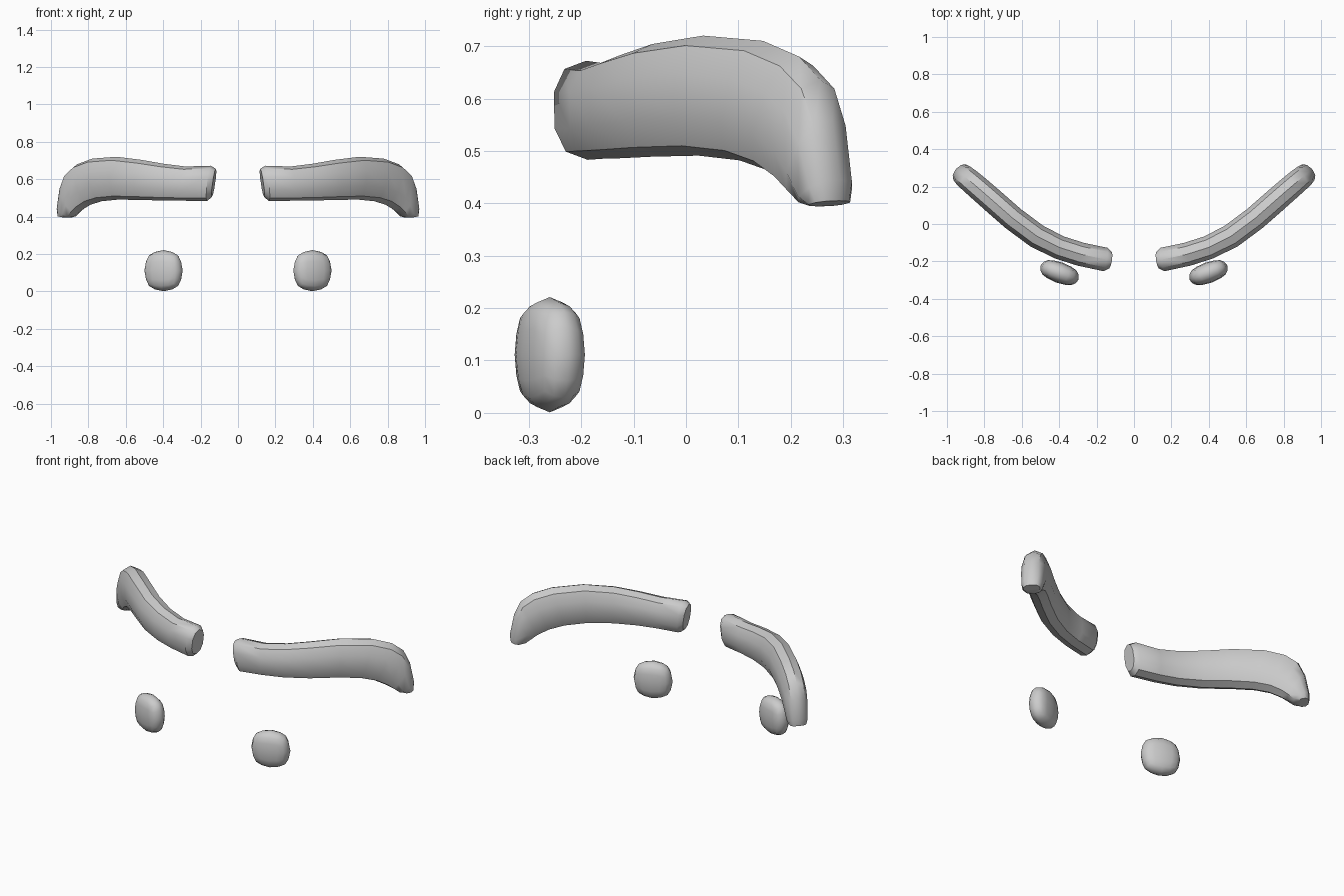
import bpy, bmesh
from math import sin, cos, pi, radians
from mathutils import Vector, Matrix

if "Cube" in bpy.data.objects:
    bpy.data.objects.remove(bpy.data.objects["Cube"])

# Plan curve of the brow (x, y) seen from above
PLAN = [(0.10, -0.198), (0.20, -0.182), (0.30, -0.158), (0.40, -0.125), (0.50, -0.078),
        (0.60, -0.01), (0.70, 0.075), (0.80, 0.165), (0.90, 0.25), (1.0, 0.335)]


def plan_y(x):
    for (x0, y0), (x1, y1) in zip(PLAN, PLAN[1:]):
        if x <= x1:
            break
    return y0 + (y1 - y0) * (x - x0) / (x1 - x0)


def finish(bm, name, angle):
    bmesh.ops.recalc_face_normals(bm, faces=bm.faces)
    me = bpy.data.meshes.new(name)
    bm.to_mesh(me)
    bm.free()
    ob = bpy.data.objects.new(name, me)
    bpy.context.collection.objects.link(ob)
    bpy.ops.object.select_all(action='DESELECT')
    ob.select_set(True)
    bpy.context.view_layer.objects.active = ob
    bpy.ops.object.shade_smooth_by_angle(angle=radians(angle))
    mirror = ob.modifiers.new("mirror", 'MIRROR')
    mirror.use_mirror_merge = False
    return ob


def spow(v, p):
    return abs(v) ** p * (1 if v >= 0 else -1)


# Eyebrows: lofted sections (top x, top z, bottom x, bottom z, half thickness)
SECTIONS = [
    (0.118, 0.655, 0.14, 0.505, 0.045),
    (0.145, 0.672, 0.165, 0.483, 0.066),
    (0.28, 0.668, 0.29, 0.485, 0.066),
    (0.40, 0.683, 0.40, 0.486, 0.066),
    (0.52, 0.704, 0.52, 0.489, 0.068),
    (0.65, 0.720, 0.64, 0.491, 0.068),
    (0.78, 0.710, 0.73, 0.482, 0.068),
    (0.86, 0.680, 0.79, 0.463, 0.067),
    (0.908, 0.635, 0.835, 0.435, 0.065),
    (0.935, 0.56, 0.86, 0.415, 0.062),
    (0.952, 0.445, 0.885, 0.398, 0.056),
    (0.950, 0.405, 0.905, 0.394, 0.045),
]
SIDES = 10
bm = bmesh.new()
rings = []
for xt, zt, xb, zb, t in SECTIONS:
    top, bot = Vector((xt, plan_y(xt), zt)), Vector((xb, plan_y(xb), zb))
    xm = (xt + xb) / 2
    tangent = Vector((0.12, plan_y(xm + 0.06) - plan_y(xm - 0.06), 0))
    side = Vector((tangent.y, -tangent.x, 0)).normalized()
    mid, up = (top + bot) / 2, (top - bot) / 2
    rings.append([bm.verts.new(mid + up * spow(cos(a), 0.85) + side * t * spow(sin(a), 0.85))
                  for a in (2 * pi * k / SIDES for k in range(SIDES))])
for r0, r1 in zip(rings, rings[1:]):
    for k in range(SIDES):
        j = (k + 1) % SIDES
        bm.faces.new((r0[k], r0[j], r1[j], r1[k]))
bm.faces.new(rings[0])
bm.faces.new(rings[-1])
finish(bm, "eyebrows", 40)

# Eyes: flattened rounded cubes turned to follow the face
bm = bmesh.new()
bmesh.ops.create_cube(bm, size=2)
bmesh.ops.subdivide_edges(bm, edges=bm.edges[:], cuts=3, use_grid_fill=True)
for v in bm.verts:
    ball = v.co.normalized()
    v.co = ball.lerp(v.co * 0.85, 0.15)
size = max(v.co.x for v in bm.verts)
place = (Matrix.Translation((0.398, -0.26, 0.111)) @ Matrix.Rotation(radians(20), 4, 'Z')
         @ Matrix.Diagonal((0.109 / size, 0.056 / size, 0.110 / size, 1)))
bm.transform(place)
finish(bm, "eyes", 60)
